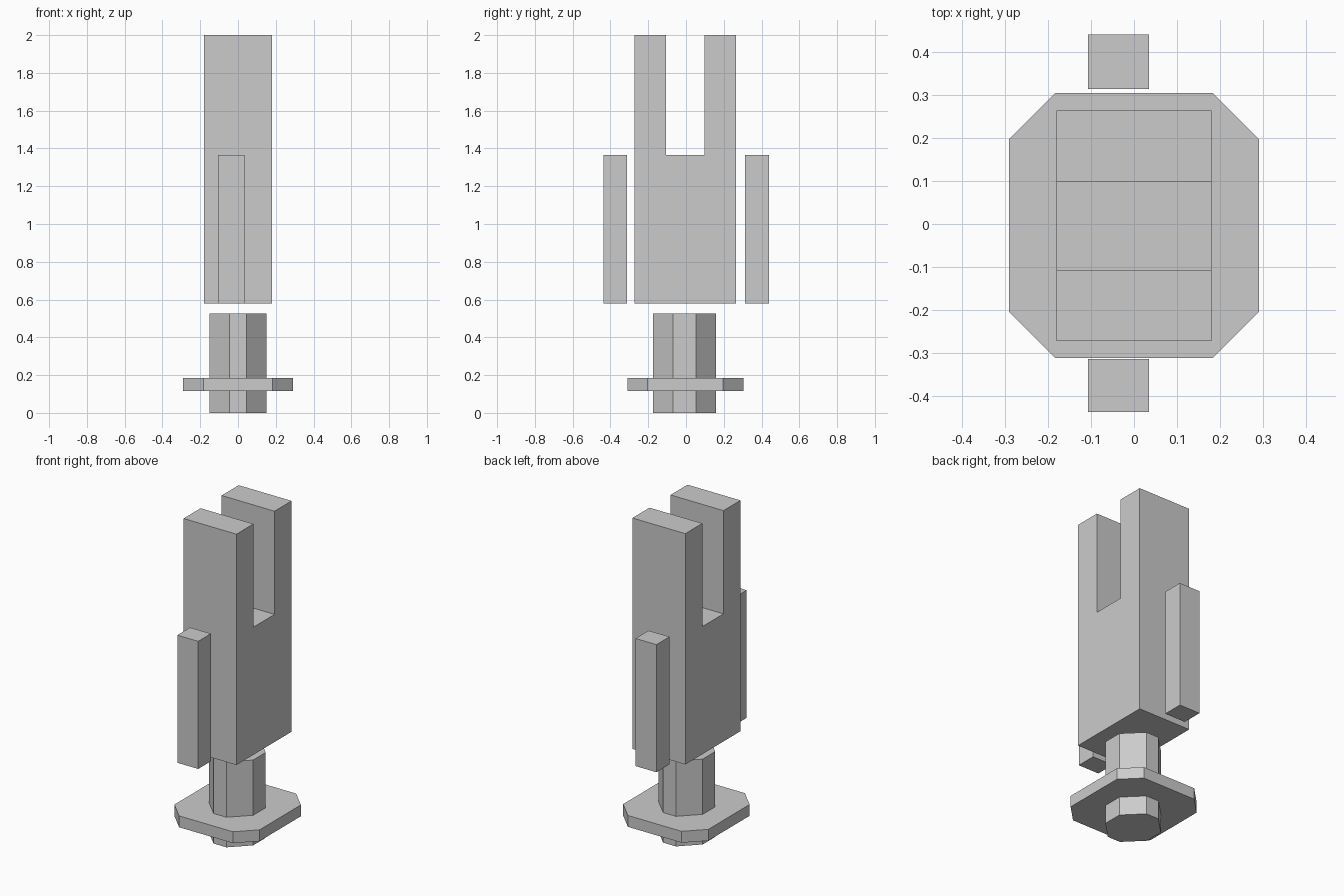
import bpy

cube = bpy.data.objects.get("Cube")
if cube:
    bpy.data.objects.remove(cube, do_unlink=True)

grey = bpy.data.materials.new("light_grey")
grey.use_nodes = True
colour = (0.6, 0.6, 0.6, 1)
grey.diffuse_color = colour
grey.node_tree.nodes["Principled BSDF"].inputs["Base Color"].default_value = colour


def prism(name, outline, low, high, axis="z"):
    """Extrude a counter-clockwise outline along z (outline in x, y) or x (outline in y, z)."""
    def place(p, h):
        return (p[0], p[1], h) if axis == "z" else (h, p[0], p[1])
    n = len(outline)
    verts = [place(p, h) for h in (low, high) for p in outline]
    faces = [tuple(reversed(range(n))), tuple(range(n, 2 * n))]
    faces += [(i, (i + 1) % n, (i + 1) % n + n, i + n) for i in range(n)]
    mesh = bpy.data.meshes.new(name)
    mesh.from_pydata(verts, [], faces)
    mesh.materials.append(grey)
    obj = bpy.data.objects.new(name, mesh)
    bpy.context.collection.objects.link(obj)
    return obj


def rectangle(x0, x1, y0, y1):
    return [(x0, y0), (x1, y0), (x1, y1), (x0, y1)]


def chamfered(x0, x1, y0, y1, c):
    return [(x0 + c, y0), (x1 - c, y0), (x1, y0 + c), (x1, y1 - c),
            (x1 - c, y1), (x0 + c, y1), (x0, y1 - c), (x0, y0 + c)]


# Forked body: U-shaped side profile extruded across the width
bottom, notch, top = 0.58, 1.365, 2.0
front, back = -0.272, 0.264
slot_front, slot_back = -0.107, 0.098
prism("forked_body",
      [(front, bottom), (back, bottom), (back, top), (slot_back, top),
       (slot_back, notch), (slot_front, notch), (slot_front, top), (front, top)],
      -0.18, 0.18, axis="x")

# Separate bars in front of and behind the body
for name, y0, y1 in (("front_bar", -0.437, -0.313), ("back_bar", 0.313, 0.44)):
    prism(name, rectangle(-0.107, 0.035, y0, y1), bottom, notch)

# Eight-sided shaft and the flange around it
prism("shaft", chamfered(-0.151, 0.151, -0.175, 0.16, 0.107), 0, 0.525)
prism("flange", chamfered(-0.29, 0.29, -0.311, 0.304, 0.107), 0.115, 0.185)
